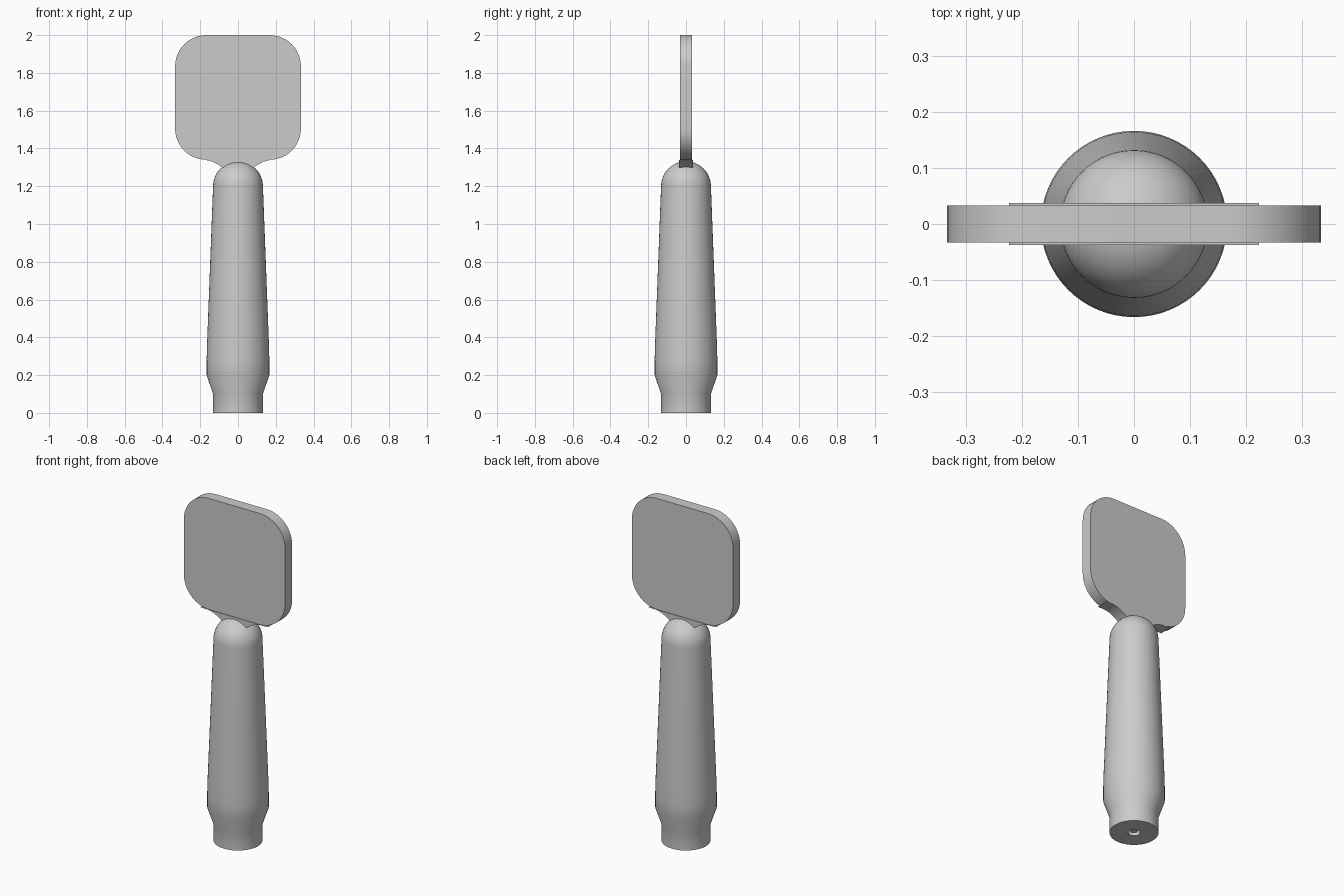
import bpy
import bmesh
import math

cube = bpy.data.objects.get("Cube")
if cube:
    bpy.data.objects.remove(cube, do_unlink=True)

grey = bpy.data.materials.new("plain grey")
grey.use_nodes = True
COLOUR = (0.6, 0.6, 0.6, 1)
grey.diffuse_color = COLOUR
grey.node_tree.nodes["Principled BSDF"].inputs["Base Color"].default_value = COLOUR


def finish(name, bm, angle=30):
    """Turn a bmesh into a smooth-shaded object with sharp edges kept."""
    bmesh.ops.recalc_face_normals(bm, faces=bm.faces)
    mesh = bpy.data.meshes.new(name)
    bm.to_mesh(mesh)
    bm.free()
    mesh.materials.append(grey)
    obj = bpy.data.objects.new(name, mesh)
    bpy.context.collection.objects.link(obj)
    bpy.ops.object.select_all(action='DESELECT')
    bpy.context.view_layer.objects.active = obj
    obj.select_set(True)
    bpy.ops.object.shade_smooth_by_angle(angle=math.radians(angle))
    return obj


def lathe(name, profile, steps=64):
    """Spin a (radius, height) profile around the z axis."""
    bm = bmesh.new()
    verts = [bm.verts.new((r, 0, z)) for r, z in profile]
    edges = [bm.edges.new(pair) for pair in zip(verts, verts[1:])]
    bmesh.ops.spin(bm, geom=verts + edges, cent=(0, 0, 0), axis=(0, 0, 1),
                   angle=2 * math.pi, steps=steps)
    bmesh.ops.remove_doubles(bm, verts=bm.verts, dist=1e-5)
    return finish(name, bm)


def slab(name, outline, half):
    """Extrude an (x, z) outline to both sides of y = 0."""
    bm = bmesh.new()
    face = bm.faces.new([bm.verts.new((x, -half, z)) for x, z in outline])
    new = bmesh.ops.extrude_face_region(bm, geom=[face])["geom"]
    moved = [v for v in new if isinstance(v, bmesh.types.BMVert)]
    bmesh.ops.translate(bm, verts=moved, vec=(0, 2 * half, 0))
    return finish(name, bm)


def arc(cx, cz, r, start, end, n=12):
    return [(cx + r * math.cos(math.radians(start + (end - start) * i / n)),
             cz + r * math.sin(math.radians(start + (end - start) * i / n)))
            for i in range(n + 1)]


# Handle: recessed base hole, collar, swelling, long taper and domed tip
base = [(0, 0.01), (0.018, 0.01), (0.018, 0.03), (0.033, 0.03), (0.033, 0)]
body = [(0.132, 0), (0.132, 0.1), (0.166, 0.2), (0.166, 0.28), (0.164, 0.36)]
dome = arc(0, 1.2, 0.132, 0, 90)
dome[-1] = (0, dome[-1][1])
lathe("handle", base + body + dome)

# Paddle: square plate with rounded corners
R, W, LOW, HIGH = 0.165, 0.333, 1.34, 2.0
plate = []
for cx, cz, a in ((W - R, HIGH - R, 0), (R - W, HIGH - R, 90),
                  (R - W, LOW + R, 180), (W - R, LOW + R, 270)):
    plate += arc(cx, cz, R, a, a + 90)
slab("paddle", plate, 0.033)

# Neck: thin flare joining the paddle to the domed tip
half_neck = [(0.223, 1.34), (0.165, 1.338), (0.135, 1.33), (0.105, 1.314),
             (0.08, 1.298), (0.06, 1.27)]
slab("neck", half_neck + [(-x, z) for x, z in reversed(half_neck)], 0.037)
